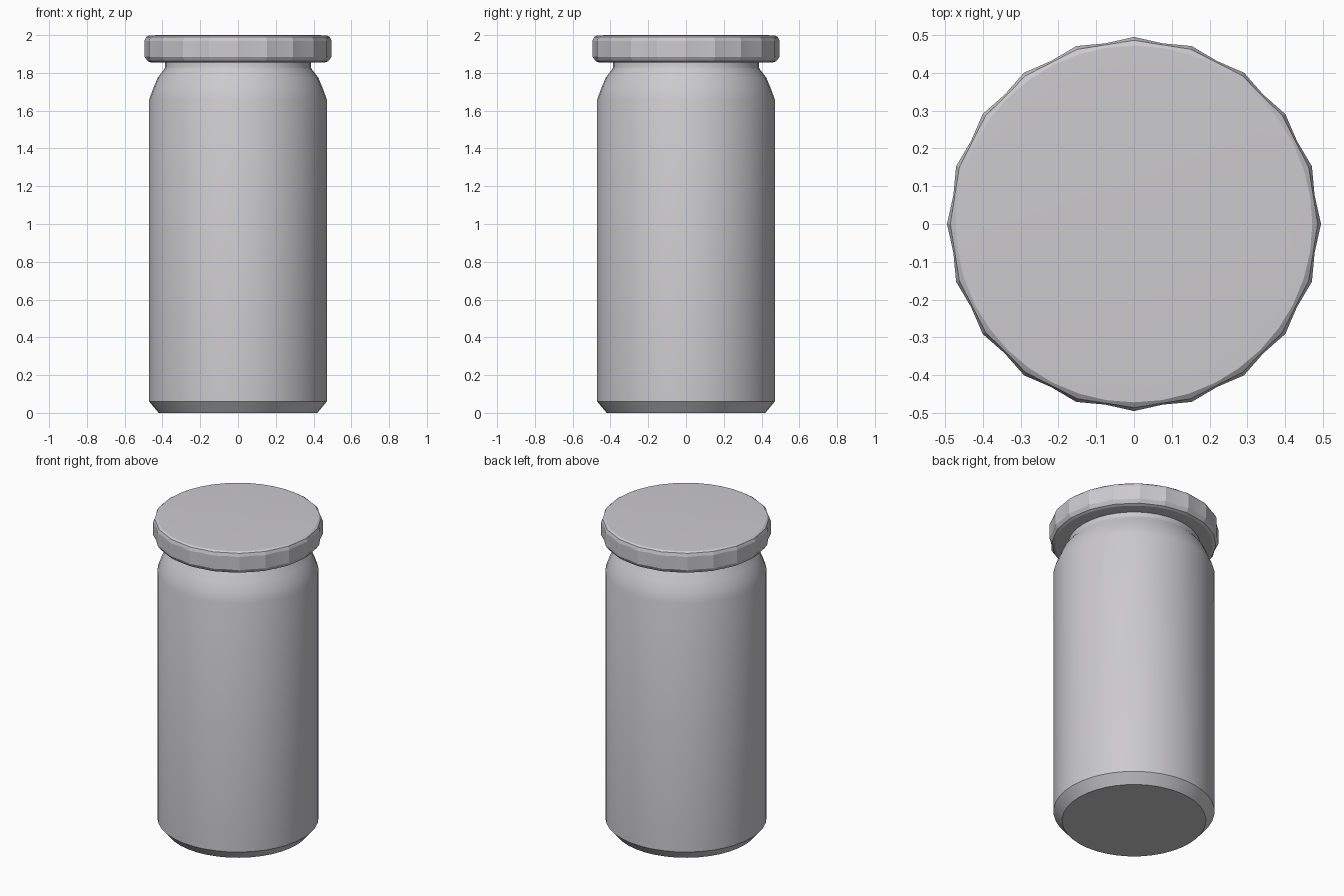
import bpy, bmesh, math

cube = bpy.data.objects.get("Cube")
if cube:
    bpy.data.objects.remove(cube, do_unlink=True)

SIDES = 40


def material(name, colour):
    m = bpy.data.materials.new(name)
    m.use_nodes = True
    m.diffuse_color = colour
    m.node_tree.nodes["Principled BSDF"].inputs["Base Color"].default_value = colour
    return m


def lathe(name, profile, mat, smooth_angle):
    """Turn (radius, flute depth, height) rings into a capped solid; every other vertex is fluted."""
    bm = bmesh.new()
    rings = []
    for r, flute, z in profile:
        ring = []
        for i in range(SIDES):
            a = math.tau * i / SIDES
            rr = r - flute * (i % 2)
            ring.append(bm.verts.new((rr * math.cos(a), rr * math.sin(a), z)))
        rings.append(ring)
    for low, high in zip(rings, rings[1:]):
        for i in range(SIDES):
            j = (i + 1) % SIDES
            bm.faces.new((low[i], low[j], high[j], high[i]))
    bm.faces.new(rings[0][::-1])
    bm.faces.new(rings[-1])
    mesh = bpy.data.meshes.new(name)
    bm.to_mesh(mesh)
    bm.free()
    mesh.materials.append(mat)
    ob = bpy.data.objects.new(name, mesh)
    bpy.context.collection.objects.link(ob)
    bpy.ops.object.select_all(action='DESELECT')
    ob.select_set(True)
    bpy.context.view_layer.objects.active = ob
    bpy.ops.object.shade_smooth_by_angle(angle=math.radians(smooth_angle))
    return ob


grey = material("light grey", (0.6, 0.59, 0.61, 1))

# Jar: chamfered foot, straight wall, rounded shoulder and neck
lathe("jar_body", [
    (0.42, 0, 0), (0.47, 0, 0.06), (0.47, 0, 1.66), (0.45, 0, 1.715),
    (0.425, 0, 1.775), (0.39, 0, 1.82), (0.386, 0, 1.83), (0.386, 0, 1.87),
], grey, 33)

# Crimped lid with a bevelled rim
lathe("lid", [
    (0.46, 0, 1.855), (0.478, 0.004, 1.862), (0.495, 0.011, 1.885),
    (0.495, 0.011, 1.97), (0.486, 0.006, 1.99), (0.472, 0, 1.998), (0.42, 0, 2.0),
], grey, 8)
